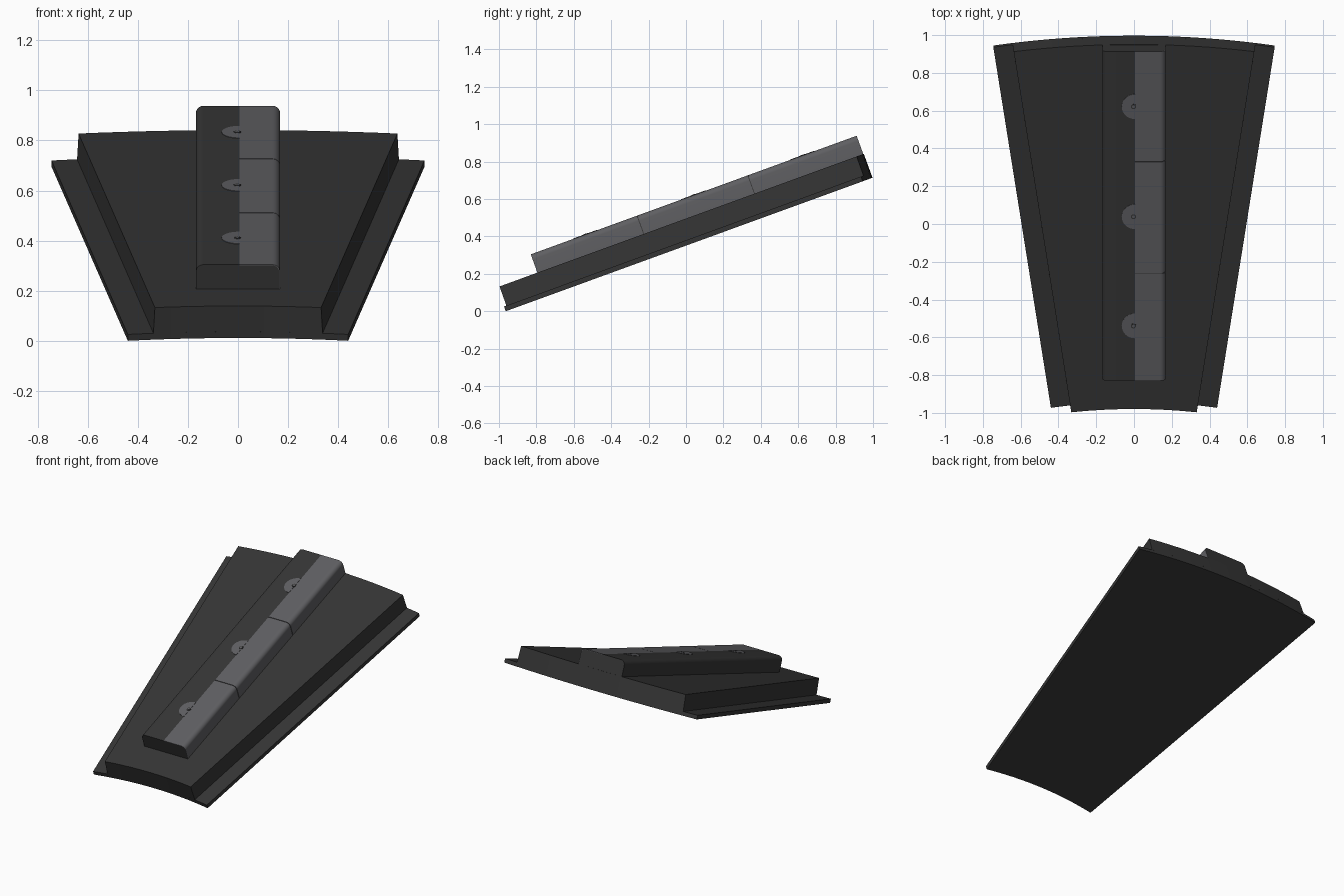
import bpy
import bmesh
from math import sin, cos, asin, atan, pi, radians
from mathutils import Matrix

if "Cube" in bpy.data.objects:
    bpy.data.objects.remove(bpy.data.objects["Cube"], do_unlink=True)

# Everything is laid out flat (x across, y along, z thickness), then tilted
TILT = Matrix.Translation((0, -0.964, 0)) @ Matrix.Rotation(radians(20), 4, 'X')
APEX, R_IN, R_OUT = -2.933, 2.966, 5.02
HALF = atan(0.15)
ARC_STEPS = 16


def material(name, rgb):
    mat = bpy.data.materials.new(name)
    mat.use_nodes = True
    mat.diffuse_color = (*rgb, 1)
    bsdf = mat.node_tree.nodes["Principled BSDF"]
    bsdf.inputs["Base Color"].default_value = (*rgb, 1)
    bsdf.inputs["Roughness"].default_value = 0.7
    return mat


DARK = material("charcoal", (0.036, 0.036, 0.036))
LIGHT = material("mid_grey", (0.114, 0.114, 0.122))


def loft(name, loop_a, loop_b, mat):
    """Solid between two matching closed outlines."""
    bm = bmesh.new()
    a = [bm.verts.new(p) for p in loop_a]
    b = [bm.verts.new(p) for p in loop_b]
    bm.faces.new(a)
    bm.faces.new(b)
    for i in range(len(a)):
        j = (i + 1) % len(a)
        bm.faces.new((a[i], a[j], b[j], b[i]))
    bmesh.ops.recalc_face_normals(bm, faces=bm.faces)
    bm.transform(TILT)
    mesh = bpy.data.meshes.new(name)
    bm.to_mesh(mesh)
    bm.free()
    mesh.materials.append(mat)
    obj = bpy.data.objects.new(name, mesh)
    bpy.context.collection.objects.link(obj)
    bpy.ops.object.select_all(action='DESELECT')
    obj.select_set(True)
    bpy.context.view_layer.objects.active = obj
    bpy.ops.object.shade_smooth_by_angle(angle=radians(30))
    return obj


def sector(inset, z):
    """Ring-sector outline with its straight sides moved inward."""
    pts = []
    for r, sign in ((R_IN, 1), (R_OUT, -1)):
        end = HALF - asin(inset / r)
        for i in range(ARC_STEPS + 1):
            t = sign * end * (2 * i / ARC_STEPS - 1)
            pts.append((r * sin(t), APEX + r * cos(t), z))
    return pts


def along(profile, y):
    return [(x, y, z) for x, z in profile]


def corner(cx, cz, r, start, end, steps=8):
    return [(cx + r * cos(start + (end - start) * i / steps),
             cz + r * sin(start + (end - start) * i / steps))
            for i in range(steps + 1)]


def disc(cx, cy, z, r, start, end, steps):
    return [(x, y, z) for x, y in corner(cx, cy, r, start, end, steps)]


# Thin base flange and raised body
FLANGE, BODY, TOP = 0.027, 0.136, 0.24
loft("base_flange", sector(0, 0), sector(0, FLANGE), DARK)
loft("raised_body", sector(0.103, FLANGE), sector(0.109, BODY), DARK)

# Ridge core, recessed on one half to seat the covers
W, R, SKIN, SPLIT = 0.168, 0.03, 0.004, 0.005
START, END = 0.23, 2.084
inner = corner(W - R, TOP - R, R - SKIN, 0, pi / 2) + [(SPLIT, TOP - SKIN)]
core = ([(-W, BODY - 0.006), (W - SKIN, BODY - 0.006)] + inner
        + [(SPLIT, TOP)] + corner(R - W, TOP - R, R, pi / 2, pi))
loft("ridge_core", along(core, START), along(core, END), DARK)

# Three grey covers with narrow seams, each with a tab and a screw
cover = ([(W - SKIN, BODY), (W, BODY)]
         + corner(W - R, TOP - R, R, 0, pi / 2)
         + [(SPLIT, TOP)] + inner[::-1])
GAP = 0.002
seams = [START, 0.835, 1.465, END]
for n, tab_y in enumerate((0.54, 1.155, 1.775), 1):
    y0, y1 = seams[n - 1], seams[n]
    loft(f"ridge_cover_{n}",
         along(cover, y0 + (GAP if n > 1 else 0)),
         along(cover, y1 - (GAP if n < 3 else 0)), LIGHT)
    loft(f"cover_tab_{n}",
         disc(SPLIT, tab_y, TOP - 0.002, 0.07, pi / 2, 1.5 * pi, 20),
         disc(SPLIT, tab_y, TOP + 0.002, 0.07, pi / 2, 1.5 * pi, 20), LIGHT)
    for part, r, z, mat in (("screw_hole", 0.014, 0.003, DARK),
                            ("screw_head", 0.008, 0.004, LIGHT)):
        full = 2 * pi * 15 / 16
        loft(f"{part}_{n}",
             disc(-0.003, tab_y, TOP - 0.001, r, 0, full, 15),
             disc(-0.003, tab_y, TOP + z, r, 0, full, 15), mat)
